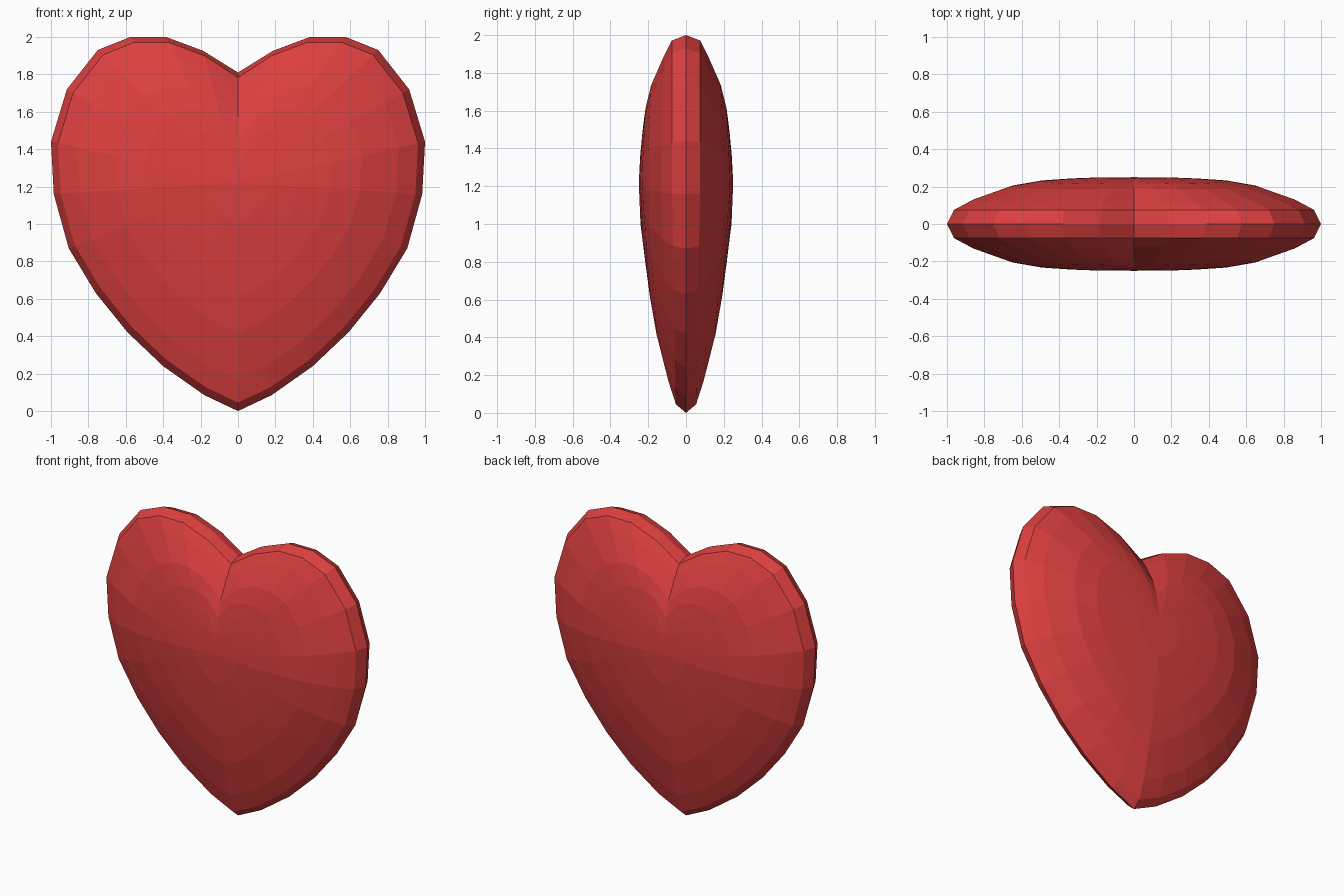
import bpy, bmesh

if "Cube" in bpy.data.objects:
    bpy.data.objects.remove(bpy.data.objects["Cube"])

# right half of the heart outline, bottom tip to top notch (x, z)
half = [(0, 0), (.18, .085), (.4, .24), (.59, .42), (.76, .63), (.905, .87),
        (.985, 1.16), (1, 1.44), (.915, 1.72), (.75, 1.93), (.575, 2),
        (.385, 2), (.185, 1.925), (0, 1.81)]
outline = half + [(-x, z) for x, z in half[-2:0:-1]]
CZ = 1.22  # height of the thickest point

# domed rings: scale towards the centre, half thickness, thinning towards the tip
rings = [(.963, .075, .3), (.86, .136, .36), (.66, .208, .38),
         (.5, .235, .38), (.34, .245, .34), (.18, .25, .2)]


def ring_point(x, z, s, depth, thin):
    """Outline point moved inwards and out to the dome surface."""
    if x == 0 and z > CZ:
        s = s ** 1.25            # wider bevel below the notch
    rz = CZ + (z - CZ) * s
    if rz < CZ:
        depth *= 1 - thin * (CZ - rz) / CZ
    elif s < .95:
        depth *= 1 - .17 * (rz - CZ) / (2 - CZ)
    return x * s, depth, rz


bm = bmesh.new()
n = len(outline)
rim = [bm.verts.new((x, 0, z)) for x, z in outline]

# front and back domes share the rim
for side in (-1, 1):
    prev = rim
    for s, depth, thin in rings:
        ring = []
        for x, z in outline:
            px, py, pz = ring_point(x, z, s, depth, thin)
            ring.append(bm.verts.new((px, side * py, pz)))
        for i in range(n):
            j = (i + 1) % n
            bm.faces.new((prev[i], prev[j], ring[j], ring[i]))
        prev = ring
    centre = bm.verts.new((0, side * .25, CZ))
    for i in range(n):
        bm.faces.new((prev[i], prev[(i + 1) % n], centre))

bmesh.ops.recalc_face_normals(bm, faces=bm.faces)
mesh = bpy.data.meshes.new("heart")
bm.to_mesh(mesh)
bm.free()
heart = bpy.data.objects.new("heart", mesh)
bpy.context.collection.objects.link(heart)

# red surface
red = bpy.data.materials.new("red")
red.diffuse_color = (.72, .05, .05, 1)
red.use_nodes = True
red.node_tree.nodes["Principled BSDF"].inputs["Base Color"].default_value = red.diffuse_color
mesh.materials.append(red)
